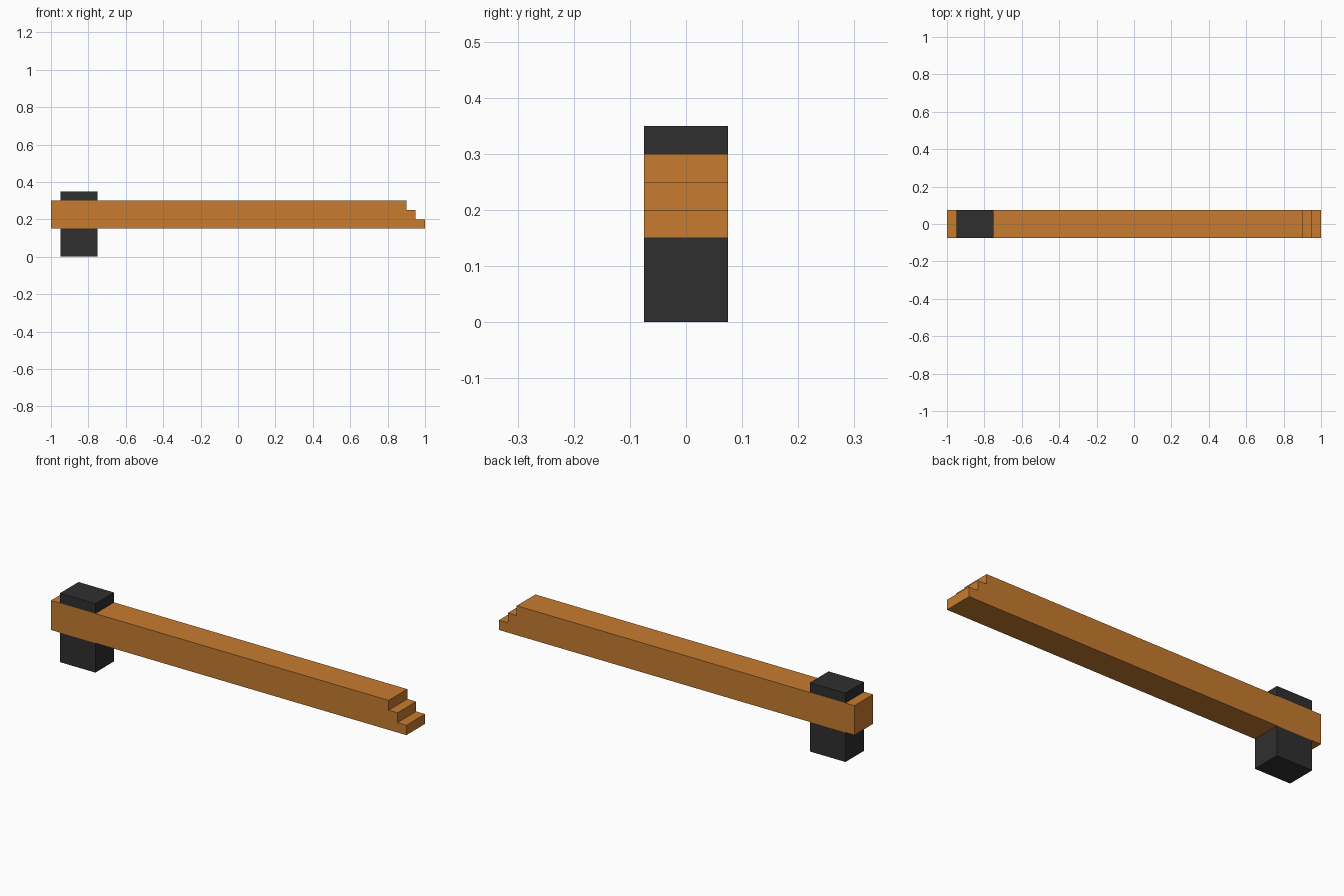
import bpy
import bmesh

default = bpy.data.objects.get("Cube")
if default:
    bpy.data.objects.remove(default, do_unlink=True)

HALF_WIDTH = 0.075


def make_material(name, rgb):
    mat = bpy.data.materials.new(name)
    mat.use_nodes = True
    mat.diffuse_color = (*rgb, 1)
    shader = mat.node_tree.nodes["Principled BSDF"]
    shader.inputs["Base Color"].default_value = (*rgb, 1)
    shader.inputs["Roughness"].default_value = 0.8
    return mat


def extrude_profile(name, outline, mat):
    """Extrude an x-z outline across the full width along y."""
    bm = bmesh.new()
    face = bm.faces.new([bm.verts.new((x, -HALF_WIDTH, z)) for x, z in outline])
    result = bmesh.ops.extrude_face_region(bm, geom=[face])
    moved = [v for v in result["geom"] if isinstance(v, bmesh.types.BMVert)]
    bmesh.ops.translate(bm, verts=moved, vec=(0, 2 * HALF_WIDTH, 0))
    bmesh.ops.recalc_face_normals(bm, faces=bm.faces)
    mesh = bpy.data.meshes.new(name)
    bm.to_mesh(mesh)
    bm.free()
    mesh.materials.append(mat)
    obj = bpy.data.objects.new(name, mesh)
    bpy.context.collection.objects.link(obj)
    return obj


def rectangle(x0, x1, z0, z1):
    return [(x0, z0), (x1, z0), (x1, z1), (x0, z1)]


bronze = make_material("bronze", (0.57, 0.20, 0.029))
black = make_material("charcoal black", (0.028, 0.028, 0.028))

# Long beam with a three-step tip
beam = [(-1.0, 0.15), (1.0, 0.15), (1.0, 0.20), (0.95, 0.20),
        (0.95, 0.25), (0.90, 0.25), (0.90, 0.30), (-1.0, 0.30)]
extrude_profile("stepped_beam", beam, bronze)

# Dark block showing below and above the beam
extrude_profile("lower_block", rectangle(-0.95, -0.75, 0.0, 0.15), black)
extrude_profile("upper_block", rectangle(-0.95, -0.75, 0.30, 0.35), black)
